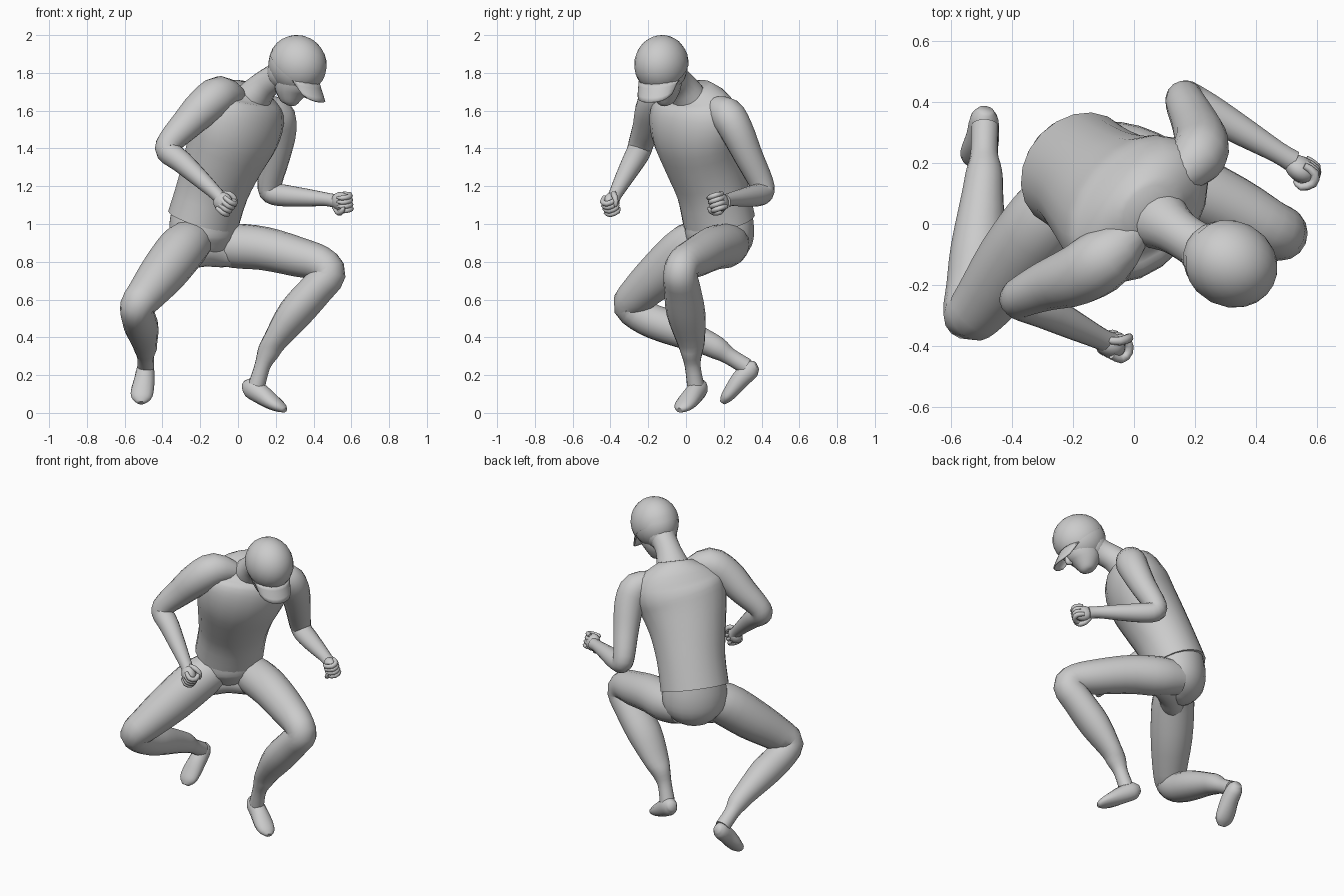
import bpy, bmesh, math
from mathutils import Vector, Matrix

V = Vector


def finish(name, bm, angle=55):
    bmesh.ops.recalc_face_normals(bm, faces=bm.faces[:])
    me = bpy.data.meshes.new(name)
    bm.to_mesh(me)
    bm.free()
    for p in me.polygons:
        p.use_smooth = True
    me.set_sharp_from_angle(angle=math.radians(angle))
    ob = bpy.data.objects.new(name, me)
    bpy.context.collection.objects.link(ob)
    return ob


def spline(rows, steps):
    """Smooth curve through rows of (x, y, z, side radius, depth radius)."""
    out = []
    n = len(rows)
    for i in range(n - 1):
        p = [rows[max(i - 1, 0)], rows[i], rows[i + 1], rows[min(i + 2, n - 1)]]
        for k in range(steps):
            t = k / steps
            out.append([0.5 * (2 * b + (c - a) * t + (2 * a - 5 * b + 4 * c - d) * t * t
                               + (3 * b - a - 3 * c + d) * t ** 3) for a, b, c, d in zip(*p)])
    return out + [list(rows[-1])]


def tube(name, rows, side, sides=16, steps=3):
    rows = [tuple(r) + ((r[3],) if len(r) == 4 else ()) for r in rows]
    pts = spline(rows, steps)
    bm = bmesh.new()
    rings = []
    for i, r in enumerate(pts):
        t = (V(pts[min(i + 1, len(pts) - 1)][:3]) - V(pts[max(i - 1, 0)][:3])).normalized()
        s = V(side)
        s = (s - t * s.dot(t)).normalized()
        u = t.cross(s)
        rings.append([bm.verts.new(V(r[:3]) + s * (r[3] * math.cos(a)) + u * (r[4] * math.sin(a)))
                      for a in (2 * math.pi * j / sides for j in range(sides))])
    for a, b in zip(rings, rings[1:]):
        for j in range(sides):
            k = (j + 1) % sides
            bm.faces.new((a[j], a[k], b[k], b[j]))
    bm.faces.new(rings[0])
    bm.faces.new(rings[-1])
    return finish(name, bm)


def limb(name, rows):
    # side axis is the normal of the plane in which the limb bends
    a, b, c = V(rows[0][:3]), V(rows[len(rows) // 2][:3]), V(rows[-1][:3])
    return tube(name, rows, (b - a).cross(c - b))


def ellipsoid(name, mat, centre, radii, cut=None):
    bm = bmesh.new()
    bmesh.ops.create_uvsphere(bm, u_segments=20, v_segments=14, radius=1)
    bmesh.ops.transform(bm, matrix=Matrix.Translation(centre) @ Matrix.Diagonal((*radii, 1)), verts=bm.verts)
    if cut is not None:
        bmesh.ops.bisect_plane(bm, geom=bm.verts[:] + bm.edges[:] + bm.faces[:],
                               plane_co=(0, 0, cut), plane_no=(0.1, 0, 1), clear_inner=True)
    bmesh.ops.transform(bm, matrix=mat, verts=bm.verts)
    return finish(name, bm)


def frame(origin, fwd, up):
    f = V(fwd).normalized()
    u = (V(up) - f * V(up).dot(f)).normalized()
    m = Matrix((f, u.cross(f), u)).transposed().to_4x4()
    m.translation = V(origin)
    return m


LEFT = (0.64, 0.73, -0.2)

# torso vest, leaning forward and rolled
tube("vest", [(-.185, .175, 1.02, .205, .18), (-.135, .14, 1.18, .205, .18), (-.075, .09, 1.34, .23, .195),
              (-.015, .052, 1.48, .265, .205), (.02, .05, 1.59, .27, .19), (.035, .05, 1.665, .22, .145),
              (.055, .035, 1.725, .1, .09)], LEFT, 20)
# trouser seat
tube("pelvis", [(-.18, .17, 1.06, .185, .165), (-.185, .175, .98, .195, .17), (-.185, .175, .9, .185, .16),
                (-.18, .165, .83, .12, .11), (-.175, .16, .795, .04, .04)], (0.65, 0.75, 0), 20)
tube("crotch", [(-.3, .0, .82, .05), (-.24, .07, .835, .07), (-.17, .13, .85, .075), (-.08, .18, .84, .07),
                (.02, .19, .825, .05)], (0, 0, 1))

# legs
limb("right_leg", [(-.21, .13, .93, .1), (-.285, .02, .88, .128), (-.39, -.12, .75, .125),
                   (-.49, -.255, .625, .102), (-.535, -.295, .565, .09), (-.525, -.21, .5, .09),
                   (-.51, -.08, .45, .09), (-.495, .1, .375, .068), (-.49, .17, .34, .06),
                   (-.49, .23, .3, .045), (-.488, .32, .245, .045)])
limb("left_leg", [(-.14, .24, .9, .1), (-.02, .21, .885, .118), (.14, .14, .87, .115), (.32, .055, .825, .105),
                  (.44, -.01, .79, .093), (.48, -.03, .735, .09), (.42, -.02, .66, .098, .09),
                  (.3, .0, .525, .105, .09), (.195, .025, .38, .078, .062), (.16, .03, .32, .058),
                  (.13, .035, .25, .042), (.1, .05, .15, .045)])

# shoes
tube("right_shoe", [(-.485, .375, .25, .025), (-.49, .345, .232, .046, .05), (-.495, .29, .18, .054, .05),
                    (-.507, .24, .115, .06, .04), (-.512, .21, .078, .052, .03), (-.514, .192, .053, .022, .014)],
     (1, 0, 0), 14)
tube("left_shoe", [(.035, .09, .15, .025), (.065, .072, .135, .047, .053), (.12, .043, .1, .052, .053),
                   (.18, .006, .058, .058, .042), (.225, -.02, .03, .048, .028), (.248, -.035, .014, .02, .014)],
     (.45, .85, 0), 14)

# arms
limb("right_arm", [(.02, -.01, 1.66, .045), (-.085, -.105, 1.685, .1), (-.18, -.165, 1.62, .1),
                   (-.28, -.2, 1.52, .083), (-.36, -.235, 1.435, .068), (-.37, -.25, 1.385, .065),
                   (-.3, -.28, 1.33, .06), (-.2, -.33, 1.24, .048), (-.11, -.375, 1.155, .036),
                   (-.08, -.39, 1.12, .038)])
limb("left_arm", [(.11, .12, 1.63, .045), (.2, .21, 1.585, .09), (.22, .265, 1.5, .09), (.2, .33, 1.36, .077),
                  (.167, .4, 1.215, .065), (.18, .405, 1.165, .06), (.25, .365, 1.15, .058),
                  (.36, .3, 1.14, .048), (.47, .235, 1.13, .036), (.52, .205, 1.12, .037)])


# fists: palm, four curled fingers, thumb
def fist(name, centre, fwd, back):
    m = frame(centre, fwd, back)
    ellipsoid(name + "_palm", m, (0, 0, 0), (.055, .052, .04))

    def digit(label, path, r):
        w = [tuple(m @ V(p)) + (r * k,) for p, k in zip(path, (.8, 1, 1, .9, .3))]
        tube(label, w, m.to_3x3() @ V((0, 1, 0)), 8, 2)

    for i in range(4):
        y = (i - 1.5) * .024
        digit(f"{name}_finger_{i + 1}", [(0, y, .028), (.042, y, .025), (.057, y, -.008),
                                         (.03, y, -.04), (.0, y, -.036)], .0145)
    digit(name + "_thumb", [(-.04, .03, -.01), (-.01, .05, -.025), (.02, .045, -.045),
                            (.04, .025, -.05), (.052, .01, -.048)], .015)


fist("right_fist", (-.08, -.395, 1.115), (.55, -.28, -.5), (-.45, -.9, 0))
fist("left_fist", (.545, .18, 1.118), (.8, -.5, -.1), (.5, .8, .3))

# neck
tube("neck", [(.05, .04, 1.62, .12, .1), (.09, .01, 1.68, .1, .09), (.14, -.025, 1.735, .078),
              (.2, -.065, 1.775, .076), (.27, -.1, 1.815, .09)], LEFT)

# head, turned and looking down
head = frame((.316, -.13, 1.846), (.73, -.37, -.57), (.51, -.26, .82))
ellipsoid("skull", head, (-.004, 0, -.015), (.153, .132, .14))
ellipsoid("nape", head, (-.04, 0, -.075), (.092, .098, .1))
tube("face", [tuple(head @ V(p)) + r for p, r in (
    ((.025, 0, .03), (.11, .115)), ((.03, 0, -.05), (.105, .112)), ((.042, 0, -.12), (.09, .1)),
    ((.062, 0, -.165), (.067, .07)), ((.08, 0, -.195), (.042, .042)), ((.085, 0, -.207), (.015, .015)))],
     head.to_3x3() @ V((0, 1, 0)))
tube("nose", [tuple(head @ V(p)) + (r,) for p, r in (
    ((.125, 0, -.045), .01), ((.14, 0, -.075), .014), ((.147, 0, -.1), .017), ((.13, 0, -.115), .008))],
     head.to_3x3() @ V((0, 1, 0)), 8)

# cap dome and curved brim
ellipsoid("cap_dome", head, (0, 0, 0), (.16, .141, .152), -.045)
bm = bmesh.new()
grid = []
for i in range(13):
    s = i / 6 - 1
    a = s * math.radians(62)
    row = []
    for j in range(5):
        t = j / 4
        reach = .085 * t * max(0, 1 - s ** 4) ** .5
        row.append(bm.verts.new(head @ V((.152 * math.cos(a) + reach, .133 * math.sin(a) * (1 - .06 * t),
                                          -.022 - .7 * reach - .035 * s * s))))
    grid.append(row)
for a, b in zip(grid, grid[1:]):
    for j in range(4):
        bm.faces.new((a[j], a[j + 1], b[j + 1], b[j]))
bmesh.ops.remove_doubles(bm, verts=bm.verts[:], dist=.0005)
brim = finish("cap_brim", bm)
mod = brim.modifiers.new("thickness", 'SOLIDIFY')
mod.thickness = .009
mod.offset = 0
